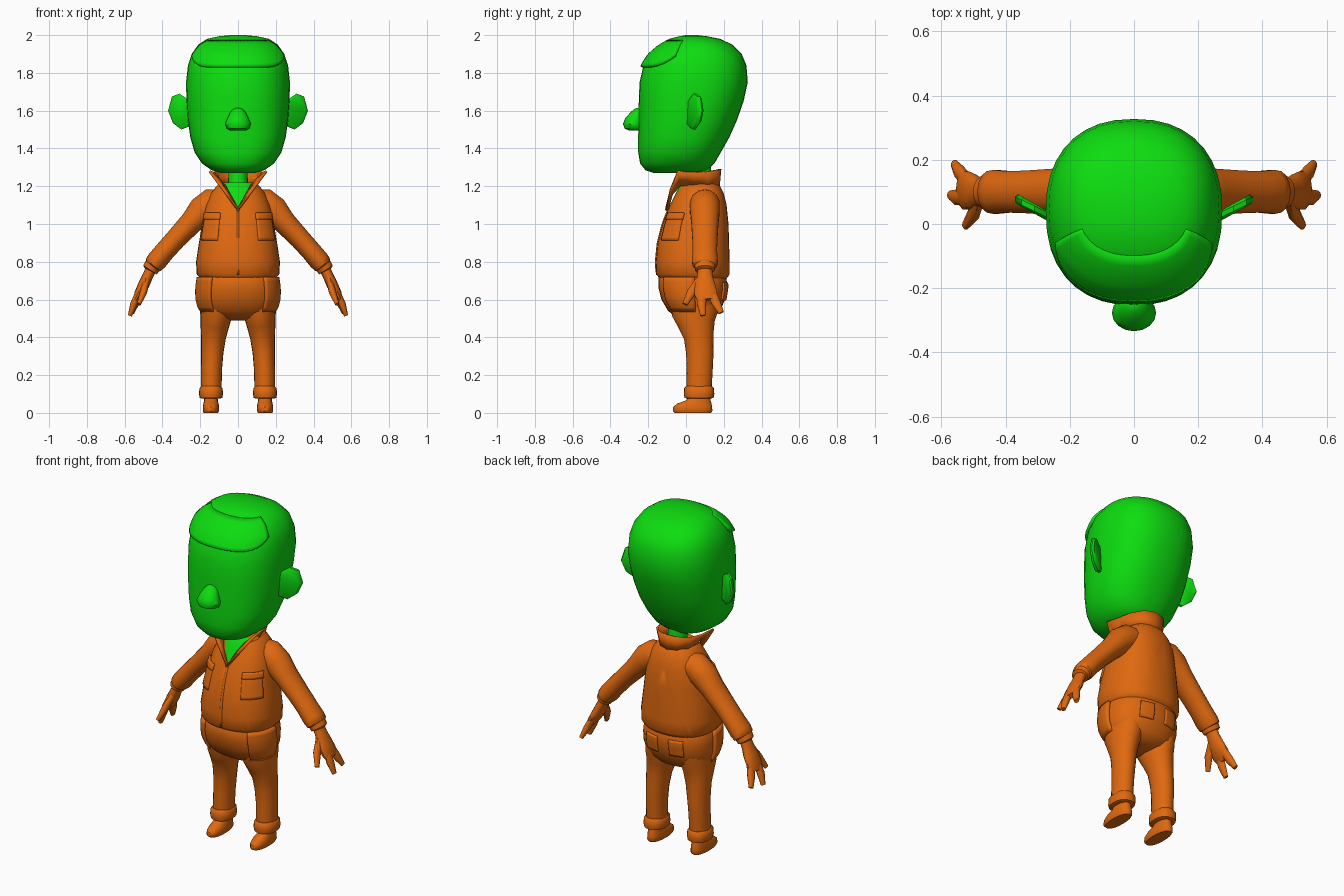
import bpy, bmesh, math
from mathutils import Vector

if "Cube" in bpy.data.objects:
    bpy.data.objects.remove(bpy.data.objects["Cube"])

def material(name, rgb):
    m = bpy.data.materials.new(name)
    m.diffuse_color = (*rgb, 1)
    m.use_nodes = True
    m.node_tree.nodes["Principled BSDF"].inputs["Base Color"].default_value = m.diffuse_color
    return m

GREEN = material("green_skin", (0.004, 0.72, 0.005))
ORANGE = material("orange_cloth", (0.74, 0.14, 0.005))

def make(name, verts, faces, mats, mirror=False, thick=0, angle=45, fix=True):
    me = bpy.data.meshes.new(name)
    me.from_pydata([tuple(v) for v in verts], [], faces)
    if fix:
        bm = bmesh.new()
        bm.from_mesh(me)
        bmesh.ops.recalc_face_normals(bm, faces=bm.faces)
        bm.to_mesh(me)
        bm.free()
    for m in mats:
        me.materials.append(m)
    me.shade_smooth()
    me.set_sharp_from_angle(angle=math.radians(angle))
    ob = bpy.data.objects.new(name, me)
    bpy.context.collection.objects.link(ob)
    if thick:
        s = ob.modifiers.new("thickness", 'SOLIDIFY')
        s.thickness, s.offset = thick, -1
    if mirror:
        ob.modifiers.new("mirror", 'MIRROR').use_clip = False
    return ob

def skin(name, rings, mats, **kw):
    """Bridge equal rings and cap both ends."""
    n = len(rings[0])
    faces = [(k*n+i, k*n+(i+1) % n, (k+1)*n+(i+1) % n, (k+1)*n+i)
             for k in range(len(rings)-1) for i in range(n)]
    faces += [tuple(range(n))[::-1], tuple(range((len(rings)-1)*n, len(rings)*n))]
    return make(name, [v for r in rings for v in r], faces, mats, **kw)

def surf(rows, a, z, off=0, cx=0, p=2.3):
    """Point at angle a and height z on a body given by rows (z, half width, front y, back y)."""
    z = min(max(z, rows[0][0]), rows[-1][0])
    for lo, hi in zip(rows, rows[1:]):
        if z <= hi[0]:
            break
    t = (z-lo[0])/(hi[0]-lo[0])
    _, rx, yf, yb = [u+(v-u)*t for u, v in zip(lo, hi)]
    c, s = math.cos(a), math.sin(a)
    x = math.copysign(abs(c)**(2/p), c)*(rx+off)
    y = math.copysign(abs(s)**(2/p), s)*((yb-yf)/2+off)
    return Vector((cx+x, (yf+yb)/2+y, z))

def loft(name, rows, mats, n=32, cx=0, p=2.3, **kw):
    rings = [[surf(rows, 2*math.pi*i/n, r[0], 0, cx, p) for i in range(n)] for r in rows]
    return skin(name, rings, mats, **kw)

def tube(name, pts, mats, n=14, **kw):
    """Limb through (x, y, z, thickness, y radius) sections."""
    P = [Vector(q[:3]) for q in pts]
    rings = []
    for k, q in enumerate(pts):
        t = (P[min(k+1, len(P)-1)]-P[max(k-1, 0)]).normalized()
        u = t.cross(Vector((0, 1, 0))).normalized()
        v = u.cross(t)
        rings.append([P[k]+u*q[3]*math.cos(2*math.pi*i/n)+v*q[4]*math.sin(2*math.pi*i/n)
                      for i in range(n)])
    return skin(name, rings, mats, mirror=True, **kw)

def patch(name, rows, a0, a1, z0, z1, off, mat, mirror=False, lift=0, fade=0, n=12, m=8):
    """Raised plate that follows a lofted body."""
    verts = []
    for j in range(m+1):
        for i in range(n+1):
            u, w = i/n, j/m
            low = z0+lift*abs(2*u-1)**5
            o = off*(1-fade*w**2)
            verts.append(surf(rows, math.radians(a0+(a1-a0)*u), low+(z1-low)*w, o))
    faces = [(j*(n+1)+i, j*(n+1)+i+1, (j+1)*(n+1)+i+1, (j+1)*(n+1)+i)
             for j in range(m) for i in range(n)]
    return make(name, verts, faces, [mat], mirror=mirror, thick=off+0.008, fix=False)

# Head with fringe
HEAD = [(1.27, .09, -.17, .04), (1.285, .14, -.215, .11), (1.32, .19, -.243, .15),
        (1.38, .23, -.253, .185), (1.46, .253, -.253, .23), (1.55, .265, -.252, .27),
        (1.65, .273, -.25, .305), (1.75, .275, -.246, .327), (1.84, .265, -.225, .32),
        (1.90, .245, -.19, .295), (1.95, .21, -.14, .245), (1.98, .165, -.09, .18),
        (1.994, .10, -.035, .11), (2.0, .04, .0, .06)]
loft("head", HEAD, [GREEN], n=36)
patch("hair_fringe", HEAD, -158, -22, 1.835, 1.975, .016, GREEN, lift=.06, fade=1, n=28)

# Nose
loft("nose", [(1.495, .04, -.30, -.22), (1.505, .06, -.325, -.22), (1.53, .069, -.334, -.22),
              (1.56, .056, -.322, -.22), (1.59, .042, -.295, -.22), (1.608, .026, -.275, -.22),
              (1.615, .01, -.26, -.23)], [GREEN], n=16, p=2)

# Ears: flat outlines swept back
outline = [(.25, 1.64), (.28, 1.67), (.31, 1.69), (.35, 1.675), (.37, 1.60),
           (.345, 1.535), (.30, 1.50), (.25, 1.52)]
rings = [[Vector((.31+(x-.31)*s, .02+(x-.26)*.48+d, 1.6+(z-1.6)*s)) for x, z in outline]
         for d, s in ((-.012, .86), (-.004, 1), (.012, 1), (.02, .86))]
skin("ear", rings, [GREEN], mirror=True)

# Neck
loft("neck", [(1.15, .065, .0, .15), (1.22, .052, .02, .135), (1.34, .05, .03, .13)], [GREEN], n=20, p=2)

# Jacket body, cut along an open neckline
TORSO = [(.70, .19, -.13, .205), (.72, .207, -.147, .222), (.735, .219, -.157, .231),
         (.80, .222, -.16, .231), (.90, .207, -.15, .228), (1.0, .19, -.125, .225),
         (1.1, .172, -.085, .215), (1.16, .145, -.055, .20), (1.2, .115, -.035, .18),
         (1.22, .09, -.02, .16)]
torso = loft("jacket_body", TORSO, [ORANGE, GREEN], n=36)
bm = bmesh.new()
bm.from_mesh(torso.data)
for s in (1, -1):
    bmesh.ops.bisect_plane(bm, geom=bm.verts[:]+bm.edges[:]+bm.faces[:],
                           plane_co=(0, 0, 1.07), plane_no=(-2*s, 0, 1))
for f in bm.faces:
    c = f.calc_center_median()
    if c.z > 1.07+2*abs(c.x) and c.y < .05:
        f.material_index = 1
bm.to_mesh(torso.data)
bm.free()

# Standing collar running down into the lapels
low = [(0, -.095, 1.065), (.05, -.07, 1.155), (.075, -.03, 1.2), (.1, .04, 1.2),
       (.09, .12, 1.19), (.05, .165, 1.19), (0, .178, 1.19)]
top = [(0, -.107, 1.07), (.085, -.08, 1.18), (.155, -.045, 1.275), (.14, .04, 1.27),
       (.12, .11, 1.275), (.07, .168, 1.285), (0, .187, 1.29)]
n = len(low)
make("collar", low+top, [(i, i+1, n+i+1, n+i) for i in range(n-1)], [ORANGE],
     mirror=True, thick=.012, fix=False)

# Jacket front details
patch("zip_placket", TORSO, -90.8, -89.2, .73, 1.07, .005, ORANGE, n=2)
patch("chest_pocket", TORSO, -62, -22, .915, 1.04, .007, ORANGE, mirror=True)
patch("chest_pocket_flap", TORSO, -63, -21, 1.025, 1.06, .013, ORANGE, mirror=True, m=3)

# Sleeves and cuffs
tube("sleeve", [(.09, .1, 1.11, .075, .075), (.14, .1, 1.105, .083, .08), (.19, .1, 1.07, .078, .08),
                (.245, .1, 1.01, .062, .074), (.33, .1, .92, .055, .068), (.39, .1, .853, .054, .066),
                (.43, .1, .805, .055, .07), (.45, .1, .782, .05, .066), (.455, .1, .775, .038, .05)], [ORANGE])
tube("sleeve_cuff", [(.447, .1, .785, .04, .05), (.45, .1, .78, .046, .056),
                     (.466, .1, .757, .043, .052), (.468, .1, .753, .03, .04)], [ORANGE])

# Hands
tube("palm", [(.455, .1, .775, .03, .04), (.475, .1, .73, .028, .04), (.498, .1, .68, .03, .055),
              (.525, .105, .63, .025, .062), (.542, .11, .598, .014, .05)], [ORANGE])
digits = {"thumb": [(.485, .075, .70), (.50, .03, .64), (.525, -.005, .575)],
          "front_finger": [(.52, .085, .65), (.552, .083, .575), (.572, .09, .515)],
          "back_finger": [(.515, .13, .65), (.542, .16, .58), (.56, .187, .53)]}
for name, (a, b, c) in digits.items():
    tube(name, [(*a, .018, .026), (*b, .019, .025), (*c, .011, .015)], [ORANGE], n=10)

# Trousers
HIPS = [(.49, .06, .0, .10), (.505, .13, -.05, .15), (.54, .195, -.095, .18), (.60, .212, -.13, .207),
        (.66, .213, -.145, .217), (.72, .205, -.145, .215), (.74, .19, -.13, .2)]
loft("trouser_seat", HIPS, [ORANGE])
tube("trouser_leg", [(.115, .045, .60, .085, .13), (.115, .047, .52, .085, .12), (.122, .055, .47, .077, .098),
                     (.13, .067, .40, .066, .078), (.136, .073, .32, .059, .073), (.14, .073, .24, .056, .069),
                     (.141, .07, .17, .055, .068), (.142, .07, .12, .054, .066)], [ORANGE], n=20)
loft("trouser_cuff", [(.075, .045, .01, .13), (.08, .06, -.008, .146), (.10, .064, -.012, .15),
                      (.13, .061, -.01, .148), (.142, .05, .0, .138)], [ORANGE], n=20, cx=.143, mirror=True)
patch("side_pocket", HIPS, -52, 2, .535, .72, .014, ORANGE, mirror=True)
patch("back_pocket", HIPS, 60, 82, .595, .69, .009, ORANGE, mirror=True)

# Shoes
loft("shoe", [(0, .038, -.06, .132), (.01, .043, -.07, .14), (.032, .043, -.068, .138),
              (.05, .04, -.045, .135), (.066, .036, .0, .13), (.1, .035, .025, .125)],
     [ORANGE], n=20, cx=.143, mirror=True)
